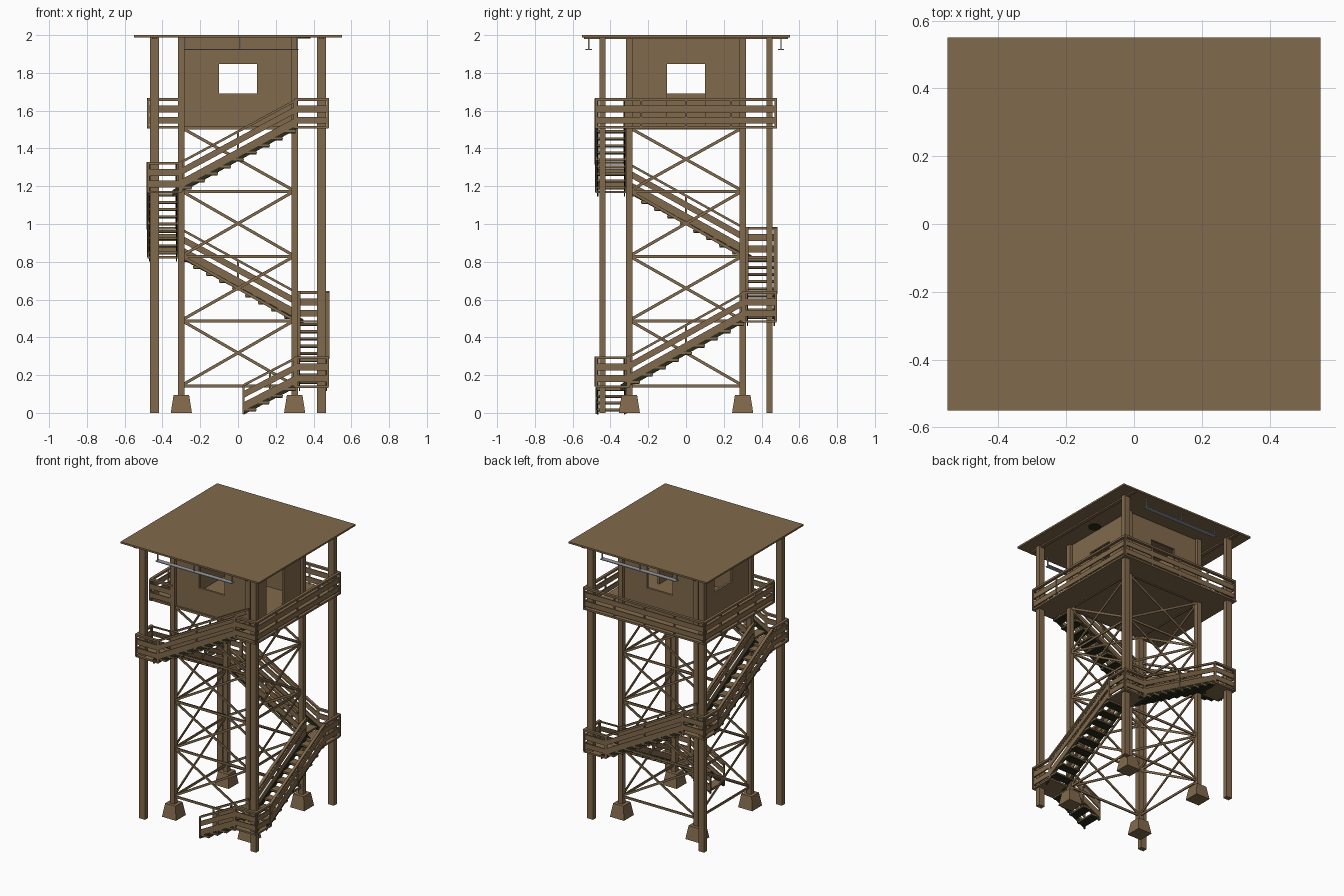
import bpy, bmesh, math
from mathutils import Vector

if "Cube" in bpy.data.objects:
    bpy.data.objects.remove(bpy.data.objects["Cube"])


def material(name, rgb):
    m = bpy.data.materials.new(name)
    m.diffuse_color = (*rgb, 1)
    m.use_nodes = True
    m.node_tree.nodes["Principled BSDF"].inputs["Base Color"].default_value = m.diffuse_color
    return m


WOOD = material("brown wood", (0.22, 0.142, 0.072))
DARK = material("dark olive", (0.022, 0.025, 0.011))
METAL = material("grey metal", (0.3, 0.32, 0.35))
FACES = [(0, 1, 3, 2), (4, 6, 7, 5), (0, 4, 5, 1), (2, 3, 7, 6), (0, 2, 6, 4), (1, 5, 7, 3)]


class Part:
    """Collects blocks into one named object."""
    def __init__(self, name, mat):
        self.name, self.mat, self.bm = name, mat, bmesh.new()

    def hexa(self, pts):
        v = [self.bm.verts.new(p) for p in pts]
        for f in FACES:
            self.bm.faces.new([v[i] for i in f])

    def box(self, x0, x1, y0, y1, z0, z1):
        self.hexa([(x, y, z) for x in (x0, x1) for y in (y0, y1) for z in (z0, z1)])

    def beam(self, a, b, w, h):
        # sloping board with vertical ends
        a, b = Vector(a), Vector(b)
        d = b - a
        s = Vector((-d.y, d.x, 0)).normalized() * w / 2
        u = Vector((0, 0, h / 2))
        self.hexa([p + i * s + j * u for p in (a, b) for i in (-1, 1) for j in (-1, 1)])

    def done(self):
        bmesh.ops.recalc_face_normals(self.bm, faces=self.bm.faces[:])
        me = bpy.data.meshes.new(self.name)
        self.bm.to_mesh(me)
        self.bm.free()
        me.materials.append(self.mat)
        ob = bpy.data.objects.new(self.name, me)
        bpy.context.collection.objects.link(ob)


CORNERS = [(sx, sy) for sx in (-1, 1) for sy in (-1, 1)]
LEVELS = [0.145, 0.49, 0.83, 1.175, 1.51]

# posts and footings
outer, inner, feet = Part("outer_posts", WOOD), Part("inner_posts", WOOD), Part("footings", WOOD)
for sx, sy in CORNERS:
    x, y = sx * 0.442, sy * 0.442
    outer.box(x - .023, x + .023, y - .017, y + .017, 0, 1.99)
    x, y = sx * 0.3, sy * 0.3
    inner.box(x - .018, x + .018, y - .018, y + .018, 0.09, 1.99)
    feet.hexa([(x + i * r, y + j * r, z) for i in (-1, 1) for j in (-1, 1)
               for z, r in ((0, .056), (.095, .041))])
for p in (outer, inner, feet):
    p.done()

# horizontal ties and cross braces on all four sides
ties, braces = Part("horizontal_ties", WOOD), Part("cross_braces", WOOD)
ring = [(-.3, -.3), (.3, -.3), (.3, .3), (-.3, .3)]
for k in range(4):
    a, b = ring[k], ring[(k + 1) % 4]
    for i, z in enumerate(LEVELS):
        ties.beam((*a, z - .003), (*b, z - .003), .008, .016)
        if i < 4:
            z2 = LEVELS[i + 1]
            braces.beam((*a, z), (*b, z2), .007, .018)
            braces.beam((*a, z2), (*b, z), .007, .018)
ties.done()
braces.done()

# stairs, landings and railings
treads, stringers = Part("stair_treads", WOOD), Part("stair_stringers", DARK)
cleats = Part("tread_undersides", DARK)
landings, rails = Part("landings", WOOD), Part("railings", WOOD)
O, C = 0.473, 0.397   # outer rail line, stair centre line


def rail(a, b, flight=False, posts=3):
    a, b = Vector(a), Vector(b)
    low = (.034, .044) if flight else (.037, .036)
    for off, w, h in ((.147, .02, .014), (.098, .008, .037), (low[0], .008, low[1])):
        u = Vector((0, 0, off))
        rails.beam(a + u, b + u, w, h)
    for i in range(posts):
        p = a.lerp(b, i / (posts - 1))
        rails.box(p.x - .005, p.x + .005, p.y - .005, p.y + .005, p.z - .005, p.z + .145)


def flight(a, b, n):
    a, b = Vector(a), Vector(b)
    d = b - a
    run = Vector((d.x, d.y, 0))
    t = run.normalized()
    s = Vector((-t.y, t.x, 0))
    step = run.length / n
    toe = d * .06 if n > 4 else d * 0
    u = Vector((0, 0, .008))
    for i in range(n):
        c = a + d * ((i + .5) / n)
        treads.beam(c - t * step * .44, c + t * step * .47, .15, .010)
        # dark layer under each tread, showing at its front edge
        e = c - Vector((0, 0, .0075))
        cleats.beam(e - t * step * .45, e + t * step * .42, .138, .007)
    for side in (-1, 1):
        off = s * side
        stringers.beam(a - toe + off * .0705 + u, b + off * .0705 + u, .006, .034)
        rail(a + off * .077, b + off * .077, True)


flight((.03, -C, 0), (.31, -C, .145), 4)
flight((C, -.31, .145), (C, .31, .49), 9)
flight((.31, C, .49), (-.31, C, .83), 9)
flight((-C, .31, .83), (-C, -.31, 1.175), 9)
flight((-.31, -C, 1.175), (.31, -C, 1.51), 9)

for sx, sy, z in ((1, -1, .145), (1, 1, .49), (-1, 1, .83), (-1, -1, 1.175)):
    xs, ys = sorted((sx * .3, sx * .48)), sorted((sy * .3, sy * .48))
    landings.box(*xs, *ys, z - .012, z)
    rail((sx * O, sy * .3, z), (sx * O, sy * .478, z), posts=2)
    rail((sx * .3, sy * O, z), (sx * .478, sy * O, z), posts=2)

# upper deck with gap for the last flight
deck = Part("upper_deck", WOOD)
deck.box(-.483, .48, -.31, .483, 1.505, 1.518)
deck.box(.3, .48, -.48, -.31, 1.505, 1.518)
deck.done()
D = 1.512
rail((O, -.478, D), (O, .478, D), posts=5)
rail((-.478, O, D), (.478, O, D), posts=5)
rail((-O, -.31, D), (-O, .478, D), posts=5)
rail((.3, -O, D), (.478, -O, D), posts=2)
rail((-.478, -.314, D), (-.3, -.314, D), posts=2)
for p in (treads, cleats, stringers, landings, rails):
    p.done()

# cabin walls: three windows, and a door on the right
walls = Part("cabin_walls", WOOD)
W0, W1, Z0, Z1, A, B = .282, .298, 1.51, 1.988, 1.692, 1.848
for side in ("front", "back", "left", "right"):
    s = -1 if side in ("front", "left") else 1
    n = sorted((s * W0, s * W1))
    bits = [(-.298, -.1, Z0, Z1), (.1, .298, Z0, Z1), (-.1, .1, B, Z1)]
    if side != "right":
        bits.append((-.1, .1, Z0, A))
    for u0, u1, z0, z1 in bits:
        if side in ("front", "back"):
            walls.box(u0, u1, *n, z0, z1)
        else:
            walls.box(*n, u0, u1, z0, z1)
walls.done()

# flat roof with edge beams
roof = Part("roof", WOOD)
roof.box(-.55, .55, -.55, .55, 1.988, 2.0)
roof.done()
beams = Part("roof_beams", WOOD)
for s in (-1, 1):
    beams.box(s * .442 - .012, s * .442 + .012, -.54, .54, 1.979, 1.99)
beams.done()

# hanging strip lamps at front and back
lamps = Part("strip_lamps", METAL)
for y in (-.515, .503):
    lamps.box(-.285, .32, y - .017, y + .017, 1.921, 1.926)
    for x in (-.279, .012, .314):
        lamps.box(x - .004, x + .004, y - .003, y + .003, 1.925, 1.99)
lamps.done()

# round lamp above the door
bpy.ops.mesh.primitive_cylinder_add(vertices=16, radius=.042, depth=.006, location=(.342, 0, 1.986))
bpy.context.object.name = "door_lamp"
bpy.context.object.data.materials.append(DARK)
